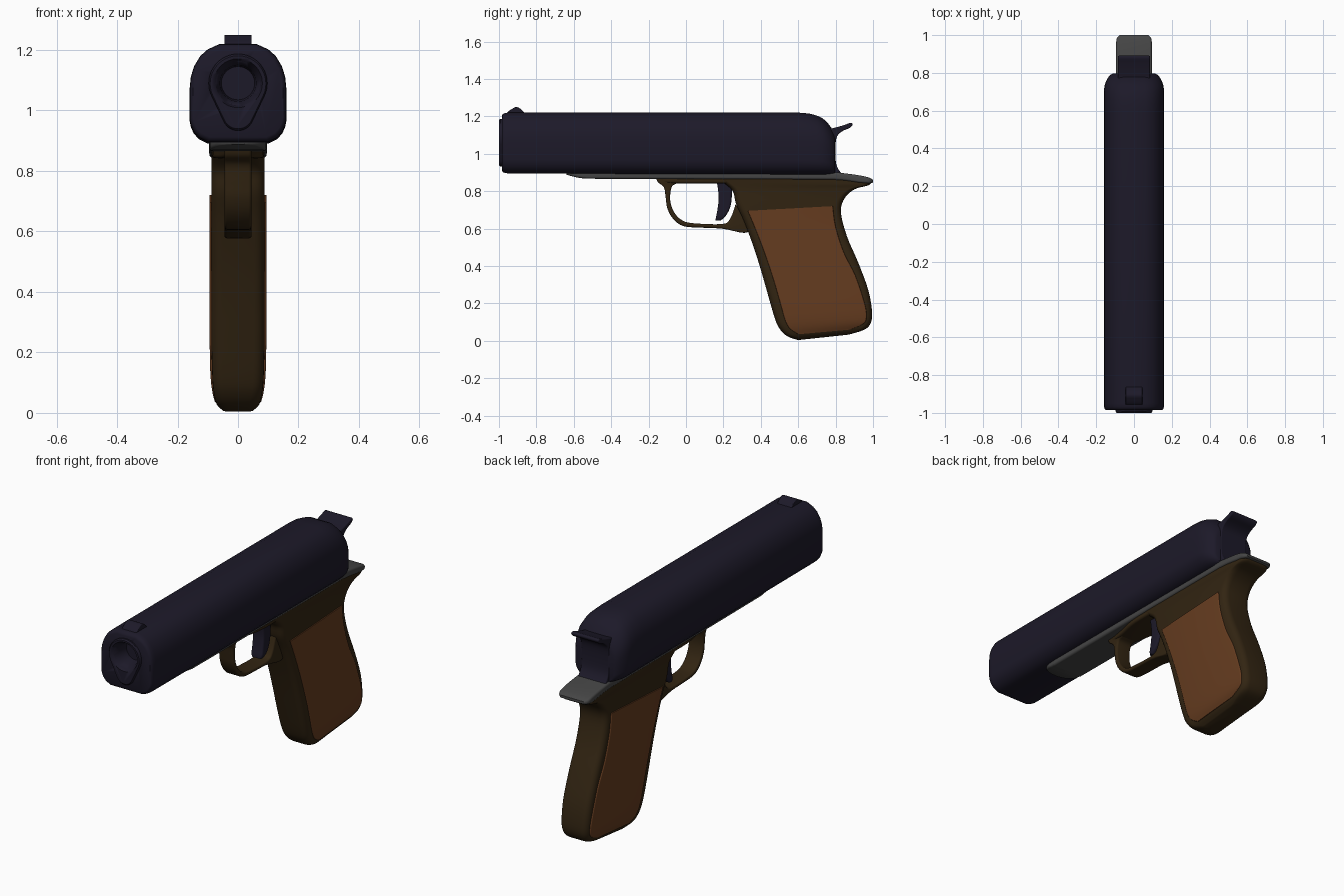
import bpy, bmesh
from math import sin, cos, pi, radians
from mathutils import Vector


def material(name, rgb):
    m = bpy.data.materials.new(name)
    m.diffuse_color = (*rgb, 1)
    return m


NAVY = material("dark_steel", (0.012, 0.010, 0.022))
BROWN = material("dark_brown", (0.032, 0.018, 0.006))
WOOD = material("wood", (0.13, 0.045, 0.014))
GREY = material("dark_grey", (0.06, 0.06, 0.06))


def loft(name, rings, mat, angle=40):
    """Skin a list of equal-length rings and cap both ends."""
    bm = bmesh.new()
    vs = [[bm.verts.new(p) for p in ring] for ring in rings]
    n = len(vs[0])
    for a, b in zip(vs, vs[1:]):
        for i in range(n):
            j = (i + 1) % n
            bm.faces.new((a[i], a[j], b[j], b[i]))
    bm.faces.new(vs[0][::-1])
    bm.faces.new(vs[-1])
    bmesh.ops.recalc_face_normals(bm, faces=bm.faces)
    me = bpy.data.meshes.new(name)
    bm.to_mesh(me)
    bm.free()
    ob = bpy.data.objects.new(name, me)
    bpy.context.collection.objects.link(ob)
    me.materials.append(mat)
    bpy.ops.object.select_all(action='DESELECT')
    ob.select_set(True)
    bpy.context.view_layer.objects.active = ob
    bpy.ops.object.shade_smooth_by_angle(angle=radians(angle))
    return ob


def refine(rows, n=4):
    """Catmull-Rom interpolation through number rows."""
    out = []
    for i in range(len(rows) - 1):
        p0, p1, p2, p3 = (rows[max(i - 1, 0)], rows[i], rows[i + 1],
                          rows[min(i + 2, len(rows) - 1)])
        for k in range(n):
            t = k / n
            out.append([0.5 * (2*b + (c-a)*t + (2*a-5*b+4*c-d)*t*t + (3*b-a-3*c+d)*t**3)
                        for a, b, c, d in zip(p0, p1, p2, p3)])
    return out + [list(rows[-1])]


def band(name, rows, r, mat, smooth=True):
    """Rounded-rectangle sections; row = (y1, z1, y2, z2, half width)."""
    rings = []
    for y1, z1, y2, z2, hw in (refine(rows) if smooth else rows):
        a, b = Vector((0, y1, z1)), Vector((0, y2, z2))
        mid, half = (a + b) / 2, (b - a).length / 2
        d = (b - a).normalized()
        rr = min(r, hw * 0.97, half * 0.97)
        ring = []
        for q, (su, sv) in enumerate(((1, 1), (-1, 1), (-1, -1), (1, -1))):
            for k in range(6):
                t = (q + k / 5) * pi / 2
                u = su * (half - rr) + rr * cos(t)
                v = sv * (hw - rr) + rr * sin(t)
                ring.append(mid + d * u + Vector((v, 0, 0)))
        rings.append(ring)
    return loft(name, rings, mat)


def plate(name, profile, hw, bevel, mat):
    """Side profile extruded across x with rounded edges."""
    pts = refine([p for p in profile], 3)
    ob = loft(name, [[(x, y, z) for y, z in pts] for x in (-hw, hw)], mat)
    m = ob.modifiers.new("round", 'BEVEL')
    m.width, m.segments, m.limit_method, m.angle_limit = bevel, 3, 'ANGLE', radians(60)
    return ob


# Slide: one half section, scaled along the length
half = [(0.06, 1.218), (0.10, 1.20), (0.125, 1.178), (0.145, 1.145), (0.156, 1.11), (0.16, 1.07),
        (0.16, 0.97), (0.156, 0.95), (0.147, 0.93), (0.13, 0.91), (0.10, 0.895)]
section = half + [(-x, z) for x, z in reversed(half)]
stations = [(-0.985, 0.93, 1.20, 0.912), (-0.98, 0.965, 1.212, 0.902), (-0.968, 0.99, 1.218, 0.897),
            (-0.95, 1, 1.22, 0.895), (0.60, 1, 1.22, 0.89), (0.66, 1, 1.215, 0.89),
            (0.70, 0.995, 1.204, 0.89), (0.73, 0.98, 1.19, 0.89), (0.755, 0.93, 1.168, 0.89),
            (0.775, 0.86, 1.142, 0.89), (0.79, 0.78, 1.12, 0.89), (0.797, 0.70, 1.10, 0.89)]
slide = loft("slide", [[(x * s, y, lo + (z - 0.895) / 0.323 * (hi - lo)) for x, z in section]
                       for y, s, hi, lo in stations], NAVY)

# Muzzle bushing: large circle with a smaller lobe below
a = math_a = 0.443


def arc(r, zc, t0, t1, n):
    return [(r * cos(t0 + (t1 - t0) * i / n), zc + r * sin(t0 + (t1 - t0) * i / n))
            for i in range(n + 1)]


lobe = arc(0.097, 1.09, -a, pi + a, 28) + arc(0.052, 0.985, pi + a, 2 * pi - a, 14)
bushing = loft("muzzle_bushing", [[(x * s, y, 1.06 + (z - 1.06) * s) for x, z in lobe]
                                  for y, s in ((-0.9, 1), (-0.993, 1), (-1.0, 0.95))], NAVY)

# Bore cutter
bore = loft("bore_cutter", [[(x, y, z) for x, z in arc(r, 1.09, 0, 2 * pi * 31 / 32, 31)]
                            for y, r in ((-1.02, 0.09), (-0.955, 0.06), (-0.90, 0.055))], NAVY)
bore.hide_render = True
bore.hide_set(True)
for ob in (slide, bushing):
    m = ob.modifiers.new("bore", 'BOOLEAN')
    m.operation, m.object, m.solver = 'DIFFERENCE', bore, 'EXACT'

# Front sight
plate("front_sight", [(-0.965, 1.20), (-0.955, 1.222), (-0.93, 1.24), (-0.91, 1.25),
                      (-0.89, 1.244), (-0.865, 1.222), (-0.85, 1.20)], 0.045, 0.012, NAVY)

# Hammer and rear of the slide
plate("hammer", [(0.72, 0.89), (0.72, 1.12), (0.77, 1.133), (0.81, 1.143), (0.85, 1.155),
                 (0.882, 1.166), (0.891, 1.155), (0.875, 1.138), (0.84, 1.123), (0.812, 1.10),
                 (0.80, 1.06), (0.799, 0.98), (0.808, 0.93), (0.835, 0.89)], 0.085, 0.02, NAVY)

# Frame rail with rear tang
band("frame_rail", [(-0.64, 0.91, -0.64, 0.888, 0.03), (-0.625, 0.91, -0.625, 0.884, 0.065),
                    (-0.59, 0.91, -0.59, 0.875, 0.088), (-0.54, 0.91, -0.54, 0.868, 0.094),
                    (-0.40, 0.91, -0.40, 0.866, 0.095), (0.70, 0.90, 0.70, 0.862, 0.095),
                    (0.80, 0.90, 0.80, 0.86, 0.095), (0.86, 0.894, 0.86, 0.855, 0.095),
                    (0.93, 0.884, 0.93, 0.845, 0.095), (0.98, 0.872, 0.98, 0.842, 0.092),
                    (1.0, 0.86, 1.0, 0.846, 0.075)], 0.012, GREY)

# Grip frame: front strap / back strap pairs from top to butt
band("grip_frame", [(0.16, 0.868, 0.99, 0.862, 0.088), (0.20, 0.845, 0.98, 0.833, 0.088),
                    (0.25, 0.80, 0.905, 0.812, 0.088), (0.268, 0.73, 0.85, 0.765, 0.088),
                    (0.31, 0.64, 0.828, 0.69, 0.088), (0.362, 0.50, 0.86, 0.56, 0.088),
                    (0.40, 0.38, 0.92, 0.42, 0.088), (0.44, 0.24, 0.975, 0.27, 0.088),
                    (0.475, 0.12, 0.995, 0.15, 0.085), (0.50, 0.065, 0.985, 0.09, 0.08),
                    (0.54, 0.025, 0.95, 0.058, 0.07), (0.60, 0.004, 0.87, 0.033, 0.05)],
     0.035, BROWN)

# Wooden grip panels, standing just proud of the frame on both sides
band("grip_panels", [(0.33, 0.695, 0.785, 0.72, 0.094), (0.37, 0.60, 0.80, 0.61, 0.094),
                     (0.42, 0.47, 0.845, 0.47, 0.094), (0.47, 0.32, 0.905, 0.35, 0.094),
                     (0.51, 0.18, 0.955, 0.20, 0.093), (0.53, 0.11, 0.965, 0.13, 0.09),
                     (0.555, 0.065, 0.95, 0.092, 0.084), (0.60, 0.035, 0.88, 0.06, 0.076)],
     0.006, WOOD)

# Trigger guard loop (outer / inner edge pairs) and the bar above it
band("trigger_guard", [(-0.16, 0.87, 0.0, 0.87, 0.045), (-0.15, 0.848, -0.04, 0.845, 0.045),
                       (-0.118, 0.82, -0.075, 0.825, 0.045), (-0.108, 0.76, -0.085, 0.765, 0.045),
                       (-0.10, 0.71, -0.076, 0.715, 0.045), (-0.075, 0.66, -0.055, 0.675, 0.045),
                       (-0.03, 0.62, -0.02, 0.644, 0.045), (0.03, 0.607, 0.035, 0.629, 0.045),
                       (0.19, 0.60, 0.19, 0.624, 0.045), (0.31, 0.577, 0.235, 0.65, 0.045),
                       (0.36, 0.60, 0.265, 0.73, 0.045)], 0.01, BROWN)
band("guard_bar", [(-0.12, 0.88, -0.12, 0.845, 0.045), (-0.03, 0.88, -0.03, 0.842, 0.06),
                   (0.10, 0.88, 0.10, 0.842, 0.085), (0.30, 0.88, 0.30, 0.842, 0.085)],
     0.012, BROWN)

# Trigger
band("trigger", [(0.165, 0.85, 0.245, 0.85, 0.035), (0.175, 0.77, 0.245, 0.77, 0.035),
                 (0.168, 0.70, 0.235, 0.71, 0.035), (0.160, 0.66, 0.21, 0.665, 0.035),
                 (0.158, 0.643, 0.185, 0.643, 0.03)], 0.012, NAVY)
